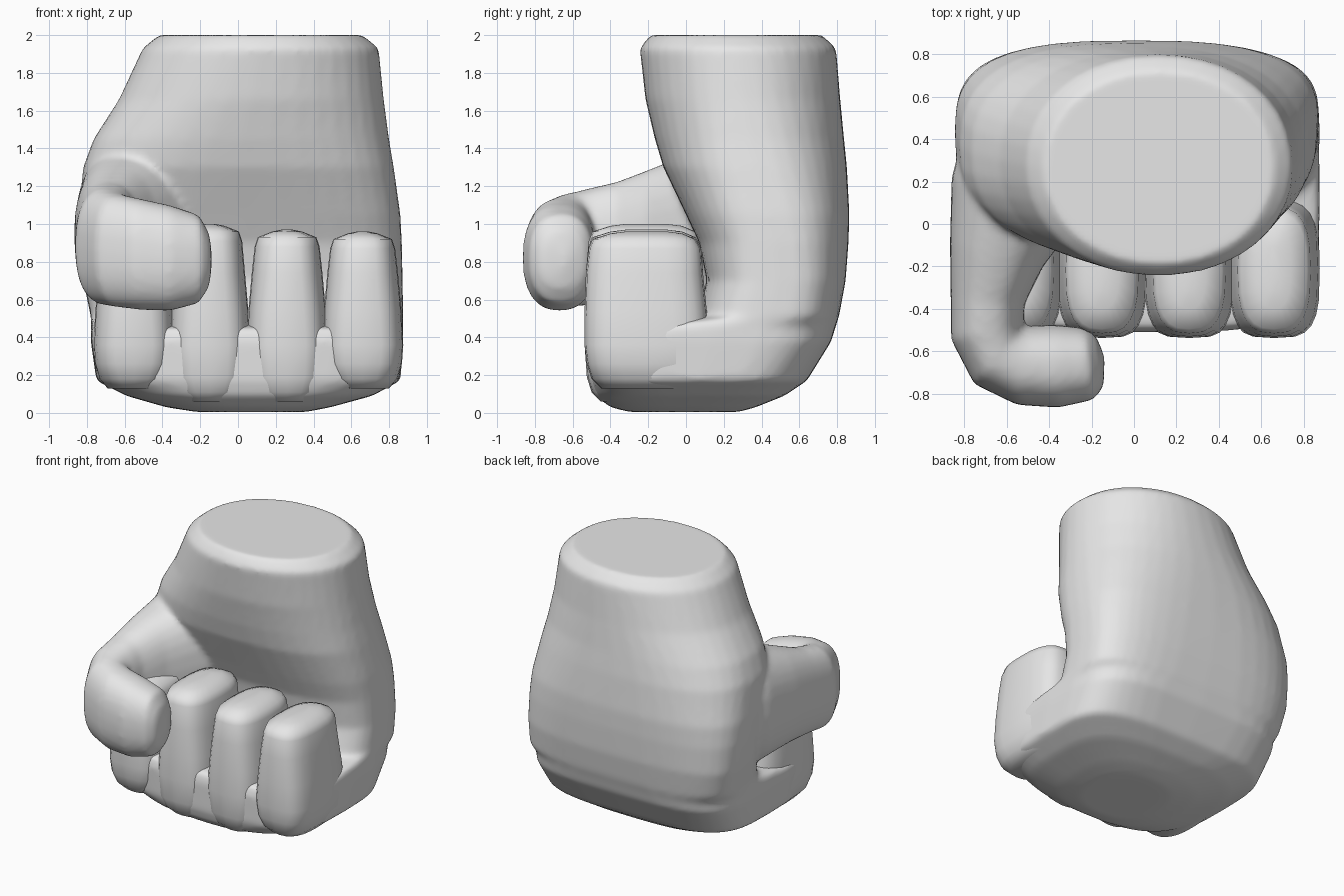
import bpy, bmesh, math
from mathutils import Vector

cube = bpy.data.objects.get("Cube")
if cube:
    bpy.data.objects.remove(cube, do_unlink=True)

grey = bpy.data.materials.new("light grey")
grey.use_nodes = True
grey.diffuse_color = (0.8, 0.8, 0.8, 1)
grey.node_tree.nodes["Principled BSDF"].inputs["Base Color"].default_value = (0.8, 0.8, 0.8, 1)


def oval(center, u, v, power, count):
    """Superellipse ring around center, spanned by half-axes u and v."""
    ring = []
    for i in range(count):
        a = 2 * math.pi * i / count
        c, s = math.cos(a), math.sin(a)
        p = math.copysign(abs(c) ** (2 / power), c)
        q = math.copysign(abs(s) ** (2 / power), s)
        ring.append(center + u * p + v * q)
    return ring


def slab(z, x0, x1, y0, y1, power, count=40):
    """Horizontal slice filling the given bounds."""
    return oval(Vector(((x0 + x1) / 2, (y0 + y1) / 2, z)),
                Vector(((x1 - x0) / 2, 0, 0)), Vector((0, (y1 - y0) / 2, 0)), power, count)


def loft(bm, rings):
    """Skin a list of rings as one closed shell and cap both ends."""
    rows = [[bm.verts.new(p) for p in ring] for ring in rings]
    n = len(rows[0])
    for a, b in zip(rows, rows[1:]):
        for i in range(n):
            j = (i + 1) % n
            bm.faces.new((a[i], a[j], b[j], b[i]))
    bm.faces.new(rows[0])
    bm.faces.new(rows[-1])


def make_object(name, shells):
    """One smooth-shaded object from one or more lofted shells."""
    bm = bmesh.new()
    for rings in shells:
        loft(bm, rings)
    bmesh.ops.recalc_face_normals(bm, faces=bm.faces)
    mesh = bpy.data.meshes.new(name)
    bm.to_mesh(mesh)
    bm.free()
    mesh.materials.append(grey)
    obj = bpy.data.objects.new(name, mesh)
    bpy.context.collection.objects.link(obj)
    bpy.ops.object.select_all(action='DESELECT')
    obj.select_set(True)
    bpy.context.view_layer.objects.active = obj
    bpy.ops.object.shade_smooth_by_angle(angle=math.radians(65))
    return obj


# Wrist, palm and curled knuckle base: z, x range, y range, squareness
palm = [
    (0.005, -0.22, 0.36, -0.30, 0.28, 2.4),
    (0.03, -0.38, 0.49, -0.40, 0.37, 2.7),
    (0.09, -0.59, 0.71, -0.48, 0.52, 3.2),
    (0.17, -0.75, 0.86, -0.505, 0.64, 3.8),
    (0.38, -0.78, 0.875, -0.51, 0.77, 4.2),
    (0.45, -0.78, 0.875, -0.49, 0.79, 4.0),
    (0.51, -0.78, 0.875, 0.06, 0.81, 3.4),
    (0.70, -0.82, 0.872, 0.11, 0.845, 3.2),
    (0.90, -0.84, 0.868, 0.07, 0.86, 3.0),
    (1.05, -0.845, 0.86, 0.00, 0.865, 2.9),
    (1.30, -0.82, 0.825, -0.12, 0.852, 2.6),
    (1.45, -0.765, 0.80, -0.165, 0.837, 2.4),
    (1.66, -0.63, 0.772, -0.215, 0.817, 2.2),
    (1.93, -0.505, 0.745, -0.245, 0.795, 2.1),
    (2.00, -0.42, 0.66, -0.19, 0.72, 2.1),
]

# Thumb sweeping forward, then across the fingers: centre, half width, half height
thumb = [
    ((-0.47, 0.40, 1.04), 0.33, 0.46),
    ((-0.56, 0.12, 0.98), 0.315, 0.43),
    ((-0.65, -0.15, 0.95), 0.225, 0.355),
    ((-0.69, -0.36, 0.91), 0.175, 0.315),
    ((-0.69, -0.51, 0.88), 0.175, 0.31),
    ((-0.635, -0.625, 0.86), 0.175, 0.30),
    ((-0.52, -0.665, 0.84), 0.19, 0.295),
    ((-0.36, -0.67, 0.82), 0.195, 0.28),
    ((-0.21, -0.66, 0.815), 0.17, 0.235),
    ((-0.16, -0.65, 0.81), 0.12, 0.15),
    ((-0.14, -0.65, 0.81), 0.03, 0.05),
]
centers = [Vector(c) for c, w, h in thumb]
thumb_rings = []
for i, (c, w, h) in enumerate(thumb):
    t = centers[min(i + 1, len(thumb) - 1)] - centers[max(i - 1, 0)]
    side = Vector((t.y, -t.x, 0)).normalized()
    thumb_rings.append(oval(centers[i], side * w, Vector((0, 0, h)), 2.4, 28))

# Palm and thumb are fused into one soft skin
hand = make_object("palm_and_thumb", [[slab(*row) for row in palm], thumb_rings])
fuse = hand.modifiers.new("fuse", 'REMESH')
fuse.mode = 'VOXEL'
fuse.voxel_size = 0.02
fuse.use_smooth_shade = True
soften = hand.modifiers.new("soften", 'SMOOTH')
soften.factor = 0.5
soften.iterations = 8

# Four folded fingers: centre x, bottom z, top z
fingers = {
    "index_finger": (-0.55, 0.13, 0.96),
    "middle_finger": (-0.15, 0.06, 1.00),
    "ring_finger": (0.26, 0.06, 0.97),
    "little_finger": (0.66, 0.13, 0.96),
}
for name, (cx, bottom, top) in fingers.items():
    rows = [
        (bottom, 0.14, -0.45, 0.05, 2.6),
        (bottom + 0.05, 0.185, -0.50, 0.10, 3.0),
        (bottom + 0.13, 0.208, -0.525, 0.12, 3.4),
        (0.36, 0.215, -0.537, 0.12, 3.5),
        (0.54, 0.205, -0.537, 0.11, 3.2),
        (0.74, 0.187, -0.53, 0.09, 2.9),
        (top - 0.09, 0.172, -0.515, 0.08, 2.8),
        (top - 0.04, 0.155, -0.495, 0.05, 2.7),
        (top - 0.01, 0.08, -0.40, -0.02, 2.5),
        (top, 0.03, -0.32, -0.10, 2.2),
    ]
    make_object(name, [[slab(z, cx - w, cx + w, y0, y1, p, 24) for z, w, y0, y1, p in rows]])
